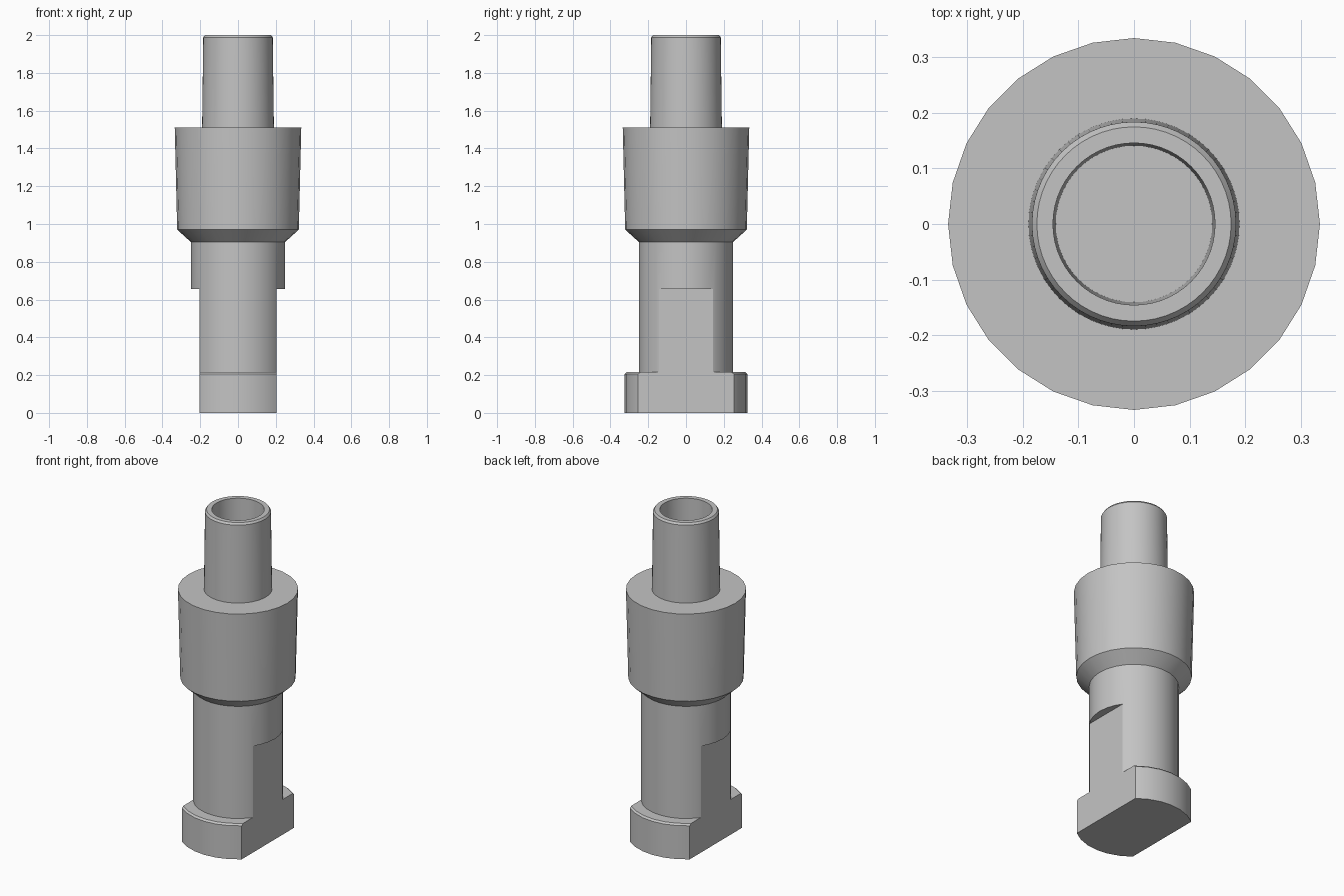
import bpy
import bmesh
import math

cube = bpy.data.objects.get("Cube")
if cube:
    bpy.data.objects.remove(cube, do_unlink=True)

COLOUR = (0.55, 0.55, 0.55, 1.0)
metal = bpy.data.materials.new("grey_metal")
metal.use_nodes = True
metal.diffuse_color = COLOUR
metal.node_tree.nodes["Principled BSDF"].inputs["Base Color"].default_value = COLOUR


def add_object(name, bm):
    bmesh.ops.recalc_face_normals(bm, faces=bm.faces)
    mesh = bpy.data.meshes.new(name)
    bm.to_mesh(mesh)
    bm.free()
    obj = bpy.data.objects.new(name, mesh)
    bpy.context.collection.objects.link(obj)
    return obj


def lathe(name, profile, sides):
    """Revolve (radius, height) points about z and cap both ends."""
    bm = bmesh.new()
    rings = []
    for r, z in profile:
        angles = [2 * math.pi * i / sides for i in range(sides)]
        rings.append([bm.verts.new((r * math.cos(a), r * math.sin(a), z)) for a in angles])
    for low, high in zip(rings, rings[1:]):
        for i in range(sides):
            j = (i + 1) % sides
            bm.faces.new((low[i], low[j], high[j], high[i]))
    bm.faces.new(rings[0])
    bm.faces.new(rings[-1])
    return add_object(name, bm)


def activate(obj):
    bpy.ops.object.select_all(action="DESELECT")
    obj.select_set(True)
    bpy.context.view_layer.objects.active = obj


def finish(obj):
    obj.data.materials.clear()
    obj.data.materials.append(metal)
    activate(obj)
    bpy.ops.object.shade_smooth_by_angle(angle=math.radians(30))


# Body: foot flange, post, bevelled shoulder and tapered collar
body = lathe("body", [
    (0.325, 0), (0.325, 0.206), (0.315, 0.216), (0.25, 0.216),
    (0.25, 0.905), (0.322, 0.97), (0.335, 1.512)], 28)

# Wrench flats milled into both sides of the post and foot
FLAT_X, FLAT_TOP = 0.203, 0.655
for side in (-1, 1):
    bm = bmesh.new()
    bmesh.ops.create_cube(bm, size=1)
    bmesh.ops.translate(bm, verts=bm.verts,
                        vec=(side * (FLAT_X + 0.5), 0, FLAT_TOP - 0.5))
    for v in bm.verts:
        if v.co.z < 0.5:
            v.co.z = -0.2
    cutter = add_object("flat_cutter", bm)
    cutter.hide_render = True
    mod = body.modifiers.new("flat", "BOOLEAN")
    mod.operation = "DIFFERENCE"
    mod.solver = "EXACT"
    mod.object = cutter
    activate(body)
    bpy.ops.object.modifier_apply(modifier=mod.name)
    bpy.data.objects.remove(cutter, do_unlink=True)
finish(body)

# Hollow tapered tube with a chamfered rim
tube = lathe("tube", [
    (0.19, 1.512), (0.184, 1.988), (0.175, 2.0),
    (0.146, 2.0), (0.141, 1.515)], 56)
finish(tube)
